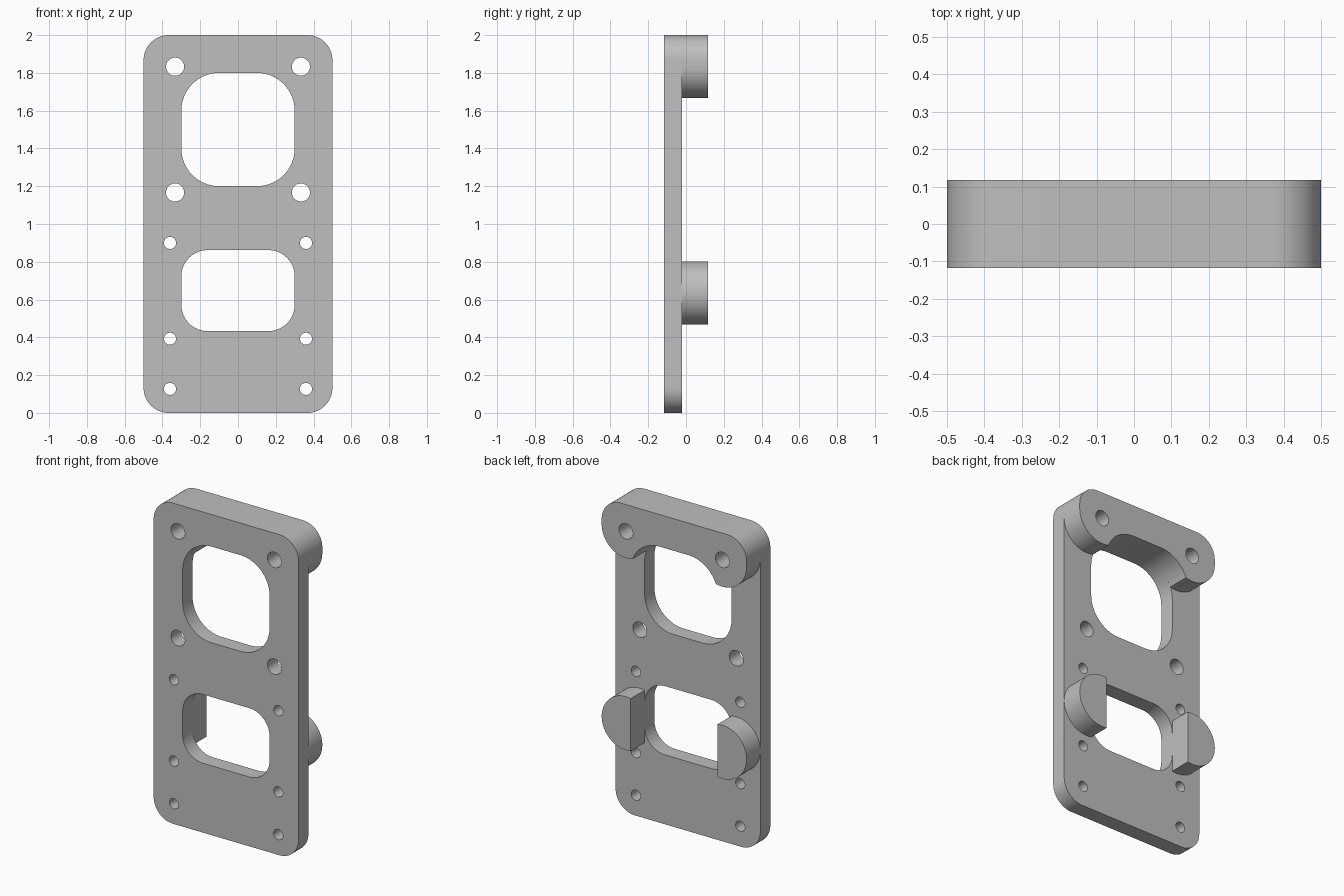
import bpy
import bmesh
from math import sin, cos, acos, asin, sqrt, radians, degrees, pi

cube = bpy.data.objects.get("Cube")
if cube:
    bpy.data.objects.remove(cube, do_unlink=True)

grey = bpy.data.materials.new("plain grey")
grey.use_nodes = True
GREY = (0.52, 0.52, 0.52, 1)
grey.diffuse_color = GREY
grey.node_tree.nodes["Principled BSDF"].inputs["Base Color"].default_value = GREY

FRONT, STEP, BACK = -0.117, -0.02, 0.117
HOLE_X, HOLE_Z, BOSS_R = 0.333, 1.833, 0.167
CORNER = 0.133


def arc(cx, cz, r, start, end, n=16):
    """Points along an arc, angles in degrees."""
    angles = [radians(start + (end - start) * i / n) for i in range(n + 1)]
    return [(cx + r * cos(a), cz + r * sin(a)) for a in angles]


def circle(cx, cz, r):
    return arc(cx, cz, r, 0, 360, 40)[:-1]


def rounded_rect(half, low, high, r):
    x = half - r
    return (arc(x, high - r, r, 0, 90) + arc(-x, high - r, r, 90, 180)
            + arc(-x, low + r, r, 180, 270) + arc(x, low + r, r, 270, 360))


def mirrored(points):
    return [(-x, z) for x, z in reversed(points)]


def slab(name, loops, y0, y1):
    """Fill the first loop, with the others as holes, and extrude along y."""
    curve = bpy.data.curves.new(name, "CURVE")
    curve.dimensions = "2D"
    curve.fill_mode = "BOTH"
    curve.extrude = (y1 - y0) / 2
    for loop in loops:
        spline = curve.splines.new("POLY")
        spline.points.add(len(loop) - 1)
        for point, (x, z) in zip(spline.points, loop):
            point.co = (x, z, 0, 1)
        spline.use_cyclic_u = True
    obj = bpy.data.objects.new(name, curve)
    bpy.context.collection.objects.link(obj)
    obj.rotation_euler.x = pi / 2
    obj.location.y = (y0 + y1) / 2
    bpy.ops.object.select_all(action="DESELECT")
    obj.select_set(True)
    bpy.context.view_layer.objects.active = obj
    bpy.ops.object.convert(target="MESH")
    obj = bpy.context.object
    # Weld the caps to the walls
    bm = bmesh.new()
    bm.from_mesh(obj.data)
    bmesh.ops.remove_doubles(bm, verts=bm.verts, dist=0.0002)
    bmesh.ops.recalc_face_normals(bm, faces=bm.faces)
    bm.to_mesh(obj.data)
    bm.free()
    obj.data.materials.clear()
    obj.data.materials.append(grey)
    bpy.ops.object.shade_smooth_by_angle(angle=radians(30))
    return obj


# Flat plate with two windows and ten screw holes
holes = [(HOLE_X, HOLE_Z, 0.048), (HOLE_X, 1.167, 0.048),
         (0.36, 0.9, 0.032), (0.36, 0.393, 0.032), (0.36, 0.127, 0.032)]
plate_loops = [rounded_rect(0.5, 0, 2, CORNER),
               rounded_rect(0.3, 1.2, 1.8, 0.2),
               rounded_rect(0.3, 0.433, 0.862, 0.14)]
for x, z, r in holes:
    plate_loops += [circle(x, z, r), circle(-x, z, r)]
slab("mounting_plate", plate_loops, FRONT, STEP)

# Thick top bar: round lobes about the top holes, trimmed by the window corner
win_x, win_z, win_r = 0.1, 1.6, 0.2
dist = sqrt((HOLE_X - win_x) ** 2 + (HOLE_Z - win_z) ** 2)
along = (win_r ** 2 - BOSS_R ** 2 + dist ** 2) / (2 * dist)
across = sqrt(win_r ** 2 - along ** 2)
lobe_end = -135 + degrees(asin(across / BOSS_R))
win_start = 45 - degrees(asin(across / win_r))
half = (arc(0.5 - CORNER, 2 - CORNER, CORNER, 90, 0)
        + arc(HOLE_X, HOLE_Z, BOSS_R, 0, lobe_end, 24)
        + arc(win_x, win_z, win_r, win_start, 90)[1:])
slab("top_bar", [half + mirrored(half), circle(HOLE_X, HOLE_Z, 0.048),
                 circle(-HOLE_X, HOLE_Z, 0.048)], STEP, BACK)

# Pair of rounded feet beside the lower window, cut flat on the inner side
cut = degrees(acos((0.3 - HOLE_X) / BOSS_R))
foot = arc(HOLE_X, 0.635, BOSS_R, -cut, cut, 40)
slab("left_foot", [foot], STEP, BACK)
slab("right_foot", [mirrored(foot)], STEP, BACK)
